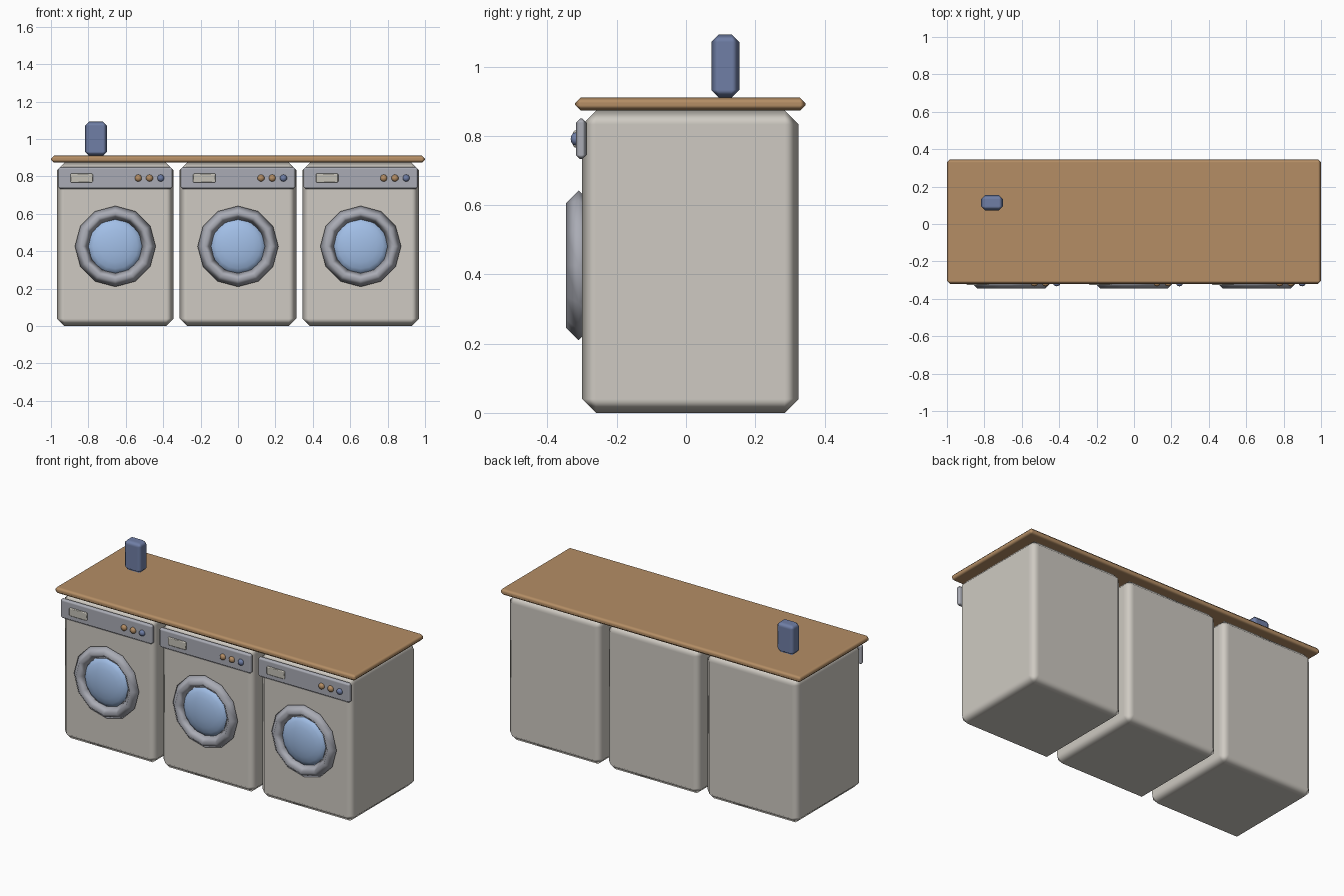
import bpy
import math

if "Cube" in bpy.data.objects:
    bpy.data.objects.remove(bpy.data.objects["Cube"], do_unlink=True)


def material(name, r, g, b):
    m = bpy.data.materials.new(name)
    m.use_nodes = True
    m.diffuse_color = (r, g, b, 1)
    m.node_tree.nodes["Principled BSDF"].inputs["Base Color"].default_value = (r, g, b, 1)
    return m


enamel = material("warm_white_enamel", 0.62, 0.59, 0.54)
metal = material("grey_metal", 0.40, 0.41, 0.46)
glass = material("blue_glass", 0.36, 0.52, 0.80)
wood = material("brown_wood", 0.46, 0.27, 0.13)
blue = material("blue_plastic", 0.16, 0.21, 0.38)
screen = material("pale_display", 0.55, 0.53, 0.47)


def finish(name, mat, bevel=0):
    """Name, colour and smooth the active object, with an optional chamfer."""
    ob = bpy.context.object
    ob.name = name
    ob.data.materials.append(mat)
    bpy.ops.object.transform_apply(location=False, rotation=True, scale=True)
    bpy.ops.object.shade_smooth()
    if bevel:
        mod = ob.modifiers.new("chamfer", "BEVEL")
        mod.width = bevel
        mod.segments = 1
        mod.harden_normals = True
    return ob


def box(name, x, y, z, mat, bevel):
    """Chamfered box from its (low, high) limits on each axis."""
    bpy.ops.mesh.primitive_cube_add(size=1, location=[sum(a) / 2 for a in (x, y, z)])
    bpy.context.object.scale = [a[1] - a[0] for a in (x, y, z)]
    return finish(name, mat, bevel)


def washer(cx, tag):
    # Cabinet, control panel and display
    box("cabinet_" + tag, (cx - 0.312, cx + 0.312), (-0.30, 0.325), (0, 0.873), enamel, 0.04)
    box("control_panel_" + tag, (cx - 0.307, cx + 0.307), (-0.318, -0.288), (0.733, 0.85), metal, 0.012)
    box("display_" + tag, (cx - 0.24, cx - 0.12), (-0.327, -0.312), (0.767, 0.815), screen, 0.005)
    # Door ring and bulging window
    turn = (math.pi / 2, 0, 0)
    bpy.ops.mesh.primitive_torus_add(major_radius=0.18, minor_radius=0.036, major_segments=12,
                                     minor_segments=4, location=(cx, -0.31, 0.426), rotation=turn)
    finish("door_ring_" + tag, metal)
    bpy.ops.mesh.primitive_uv_sphere_add(segments=16, ring_count=10, radius=0.148,
                                         location=(cx, -0.30, 0.426), rotation=turn)
    bpy.context.object.scale.z = 0.3
    finish("door_window_" + tag, glass)
    # Knobs
    for i, mat in enumerate((wood, wood, blue)):
        bpy.ops.mesh.primitive_uv_sphere_add(segments=10, ring_count=6, radius=0.019, rotation=turn,
                                             location=(cx + 0.123 + 0.06 * i, -0.319, 0.791))
        bpy.context.object.scale.z = 0.75
        finish(f"knob_{i + 1}_{tag}", mat)


for cx, tag in ((-0.656, "right"), (0, "middle"), (0.656, "left")):
    washer(cx, tag)

# Worktop and detergent box
box("worktop", (-1, 1), (-0.32, 0.345), (0.873, 0.911), wood, 0.016)
box("detergent_box", (-0.818, -0.70), (0.073, 0.154), (0.911, 1.093), blue, 0.022)
